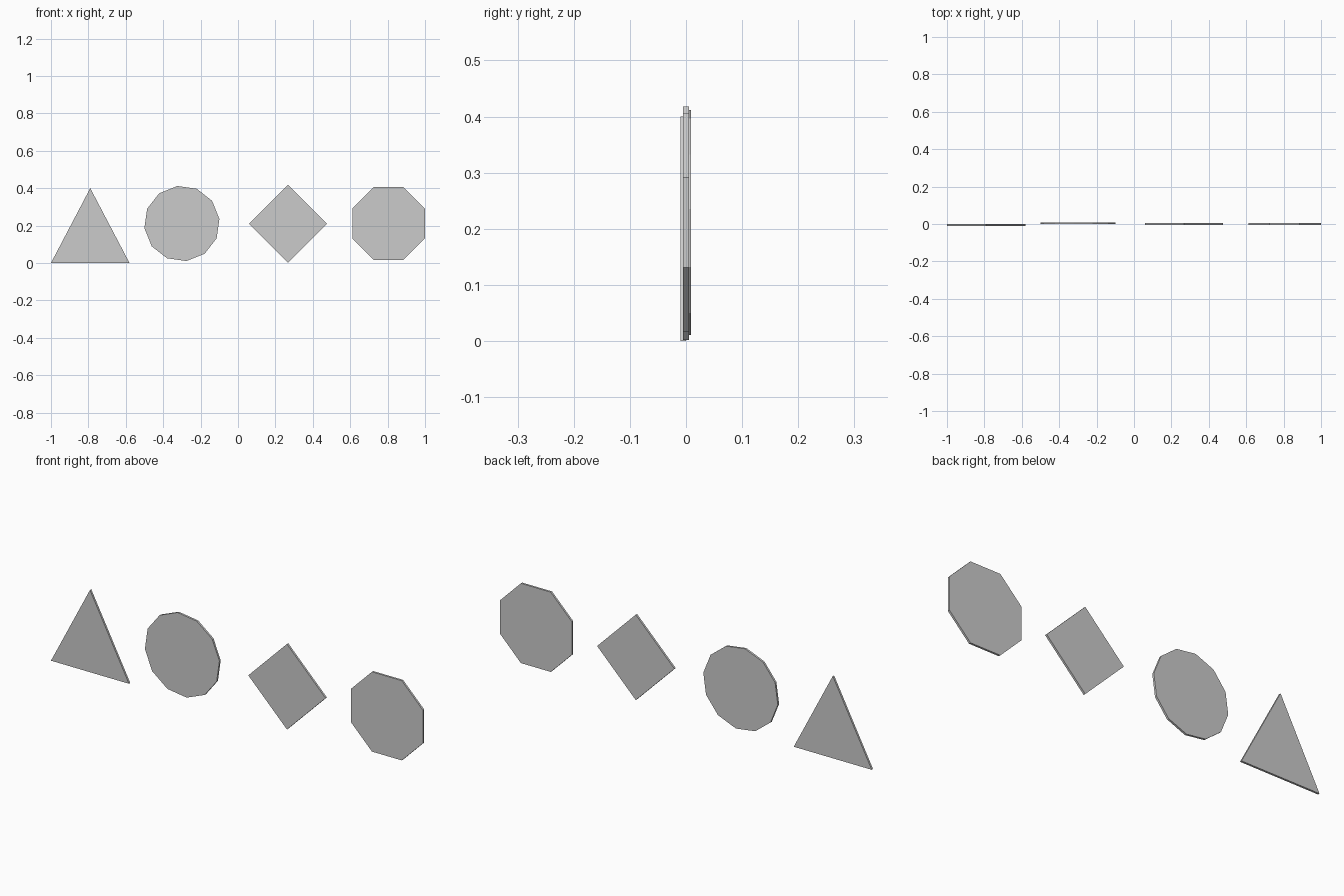
import bpy, bmesh
from math import cos, sin, radians

if "Cube" in bpy.data.objects:
    bpy.data.objects.remove(bpy.data.objects["Cube"])


def plate(name, points, y_front, thickness=0.01):
    """Flat plate: an (x, z) outline facing the front, extruded along y."""
    bm = bmesh.new()
    face = bm.faces.new([bm.verts.new((x, y_front, z)) for x, z in points])
    ext = bmesh.ops.extrude_face_region(bm, geom=[face], use_keep_orig=True)
    verts = [g for g in ext["geom"] if isinstance(g, bmesh.types.BMVert)]
    bmesh.ops.translate(bm, verts=verts, vec=(0, thickness, 0))
    bmesh.ops.recalc_face_normals(bm, faces=bm.faces)
    mesh = bpy.data.meshes.new(name)
    bm.to_mesh(mesh)
    bm.free()
    obj = bpy.data.objects.new(name, mesh)
    bpy.context.collection.objects.link(obj)
    return obj


def ngon(sides, x, z, radius, start):
    """Regular polygon outline, first corner at the start angle in degrees."""
    angles = [radians(start + 360 * i / sides) for i in range(sides)]
    return [(x + radius * cos(a), z + radius * sin(a)) for a in angles]


# Four shape plates in a row, left to right
plate("triangle_plate", [(-1.0, 0), (-0.58, 0), (-0.79, 0.4)], -0.01)
plate("round_plate", ngon(12, -0.30, 0.211, 0.202, 7), -0.001)
plate("diamond_plate", ngon(4, 0.267, 0.21, 0.208, 0), -0.005)
plate("octagon_plate", ngon(8, 0.805, 0.211, 0.21, 22.5), -0.005)
